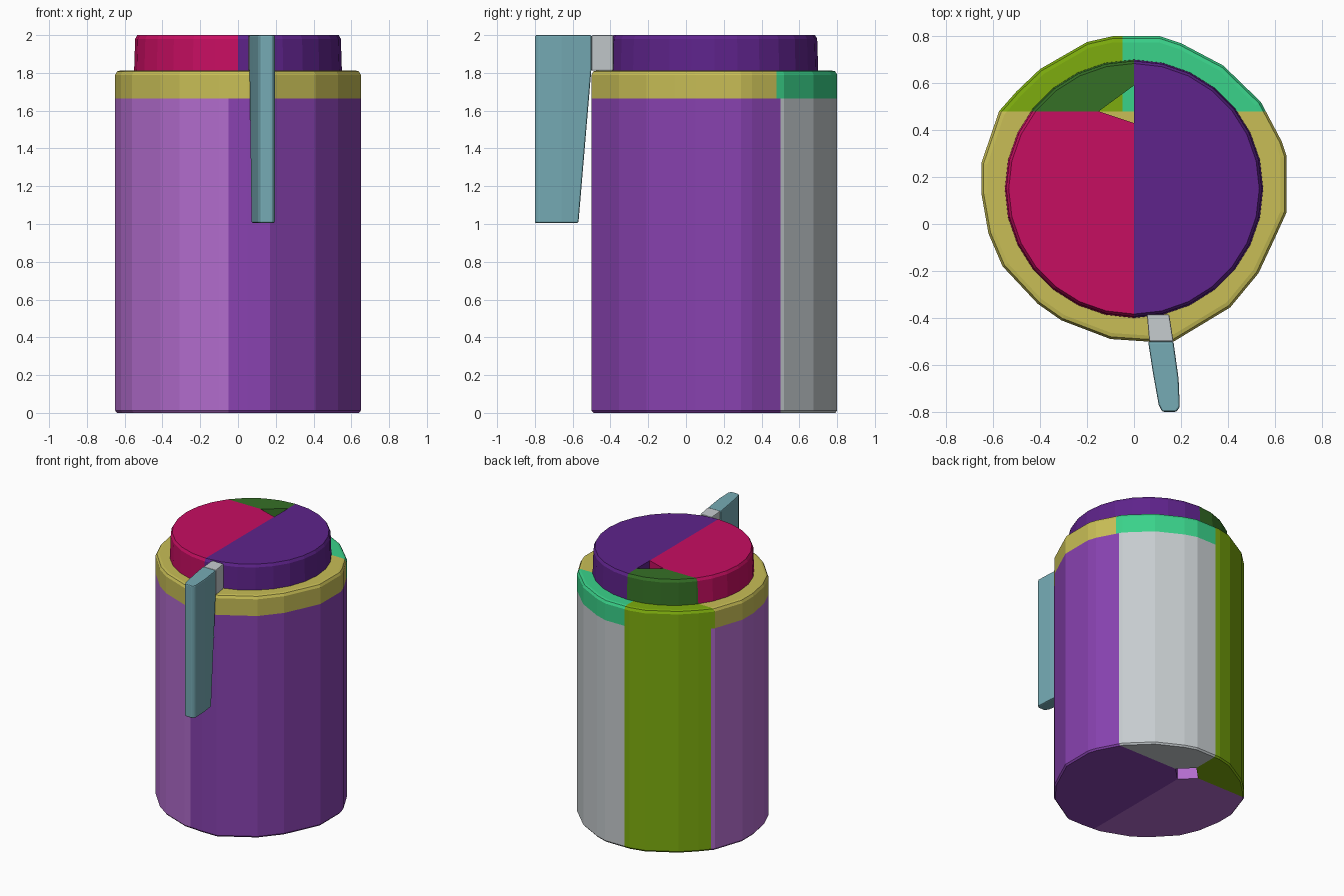
import bpy, bmesh, math
from mathutils import Vector

cube = bpy.data.objects.get("Cube")
if cube:
    bpy.data.objects.remove(cube, do_unlink=True)


def linear(c):
    c /= 255
    return c / 12.92 if c <= 0.04045 else ((c + 0.055) / 1.055) ** 2.4


def material(name, r, g, b):
    m = bpy.data.materials.new(name)
    col = (linear(r), linear(g), linear(b), 1)
    m.diffuse_color = col
    m.use_nodes = True
    m.node_tree.nodes["Principled BSDF"].inputs["Base Color"].default_value = col
    return m


lilac = material("lilac", 178, 108, 205)
purple = material("purple", 136, 66, 176)
grey = material("light grey", 198, 204, 207)
olive = material("olive green", 125, 172, 14)
yellow = material("mustard yellow", 200, 190, 86)
mint = material("mint green", 58, 210, 138)
crimson = material("crimson", 198, 14, 97)
violet = material("dark violet", 94, 35, 139)
forest = material("forest green", 53, 112, 38)
blue = material("dusty blue", 118, 171, 181)

CENTRE = Vector((0, 0.15))


def solid(name, outline, levels, cuts, mat, bevel=0):
    """Loft an outline through (scale, z) levels, then keep the side of each
    cut where a*x + b*y + c*z <= d."""
    bm = bmesh.new()
    rings = []
    for s, z in levels:
        pts = [CENTRE + (Vector(p) - CENTRE) * s for p in outline]
        rings.append([bm.verts.new((p.x, p.y, z)) for p in pts])
    n = len(outline)
    for lo, hi in zip(rings, rings[1:]):
        for i in range(n):
            j = (i + 1) % n
            bm.faces.new((lo[i], lo[j], hi[j], hi[i]))
    bm.faces.new(rings[0][::-1])
    bm.faces.new(rings[-1])
    for a, b, c, d in cuts:
        no = Vector((a, b, c))
        bmesh.ops.bisect_plane(bm, geom=bm.verts[:] + bm.edges[:] + bm.faces[:], dist=1e-5,
                               plane_co=no * d / no.length_squared, plane_no=no, clear_outer=True)
        bmesh.ops.holes_fill(bm, edges=[e for e in bm.edges if e.is_boundary], sides=0)
    bmesh.ops.recalc_face_normals(bm, faces=bm.faces[:])
    me = bpy.data.meshes.new(name)
    bm.to_mesh(me)
    bm.free()
    me.materials.append(mat)
    ob = bpy.data.objects.new(name, me)
    bpy.context.collection.objects.link(ob)
    if bevel:
        mod = ob.modifiers.new("soft edges", "BEVEL")
        mod.width = bevel
        mod.segments = 2
    return ob


# Slightly uneven round outline shared by the body and the collar
round_outline = [
    (.65, .05), (.65, .29), (.63, .35), (.54, .52), (.38, .675), (.2, .77), (.11, .8),
    (-.09, .8), (-.2, .775), (-.4, .66), (-.5, .565), (-.575, .48), (-.65, .26), (-.65, .13),
    (-.62, -.04), (-.56, -.18), (-.41, -.34), (-.31, -.41), (-.1, -.49), (.05, -.5),
    (.17, -.5), (.41, -.355), (.53, -.21), (.6, -.06)]

# Body: four wedges around a small diamond-shaped shaft
body = [(.985, 0), (1, .012), (1, 1.665)]
for name, mat, cuts in (
        ("body_front_left", purple, [(-1, 0, 0, .05), (0, 1, 0, .5), (-1, 1, 0, .45)]),
        ("body_front_right", lilac, [(1, 0, 0, -.05), (0, 1, 0, .5), (1, 1, 0, .35)]),
        ("body_back_left", grey, [(-1, 0, 0, .05), (0, -1, 0, -.5), (-1, -1, 0, -.55)]),
        ("body_back_right", olive, [(1, 0, 0, -.05), (0, -1, 0, -.5), (1, -1, 0, -.65)])):
    solid(name, round_outline, body, cuts, mat)

# Collar: front piece and two back pieces
collar = [(1, 1.665), (1, 1.79), (.985, 1.808), (.96, 1.812)]
solid("collar_front", round_outline, collar, [(0, 1, 0, .48)], yellow)
solid("collar_back_left", round_outline, collar, [(0, -1, 0, -.48), (-1, 0, 0, .05)], mint)
solid("collar_back_right", round_outline, collar, [(0, -1, 0, -.48), (1, 0, 0, -.05)], olive)

# Lid: half disc and two wedges that leave a triangular spout hole
lid_outline = [(.55 * math.cos(2 * math.pi * i / 28), .15 + .55 * math.sin(2 * math.pi * i / 28))
               for i in range(28)]
lid = [(1, 1.812), (.99, 1.98), (.97, 2)]
solid("lid_left", lid_outline, lid, [(-1, 0, 0, 0)], violet)
solid("lid_front_right", lid_outline, lid, [(1, 0, 0, 0), (0, 1, 0, .48), (1 / 3, 1, 0, .43)], crimson)
solid("lid_back_right", lid_outline, lid, [(1, 0, 0, 0), (0, -1, 0, -.48), (.733, -1, 0, -.59)], forest)

# Handle: bridge to the lid, and a hanging grip with a slanted inner side
solid("handle_bridge", [(.055, -.385), (.065, -.5), (.168, -.5), (.15, -.385)],
      [(1, 1.812), (1, 2)], [], grey, .006)
grip = [(.06, -.5), (.08, -.63), (.105, -.77), (.12, -.8), (.18, -.8), (.195, -.78),
        (.19, -.66), (.168, -.5)]
solid("handle_grip", grip, [(1, 1.005), (1, 2)],
      [(0, .83, -.07, .83 * -.5 - .07 * 1.83)], blue, .008)
